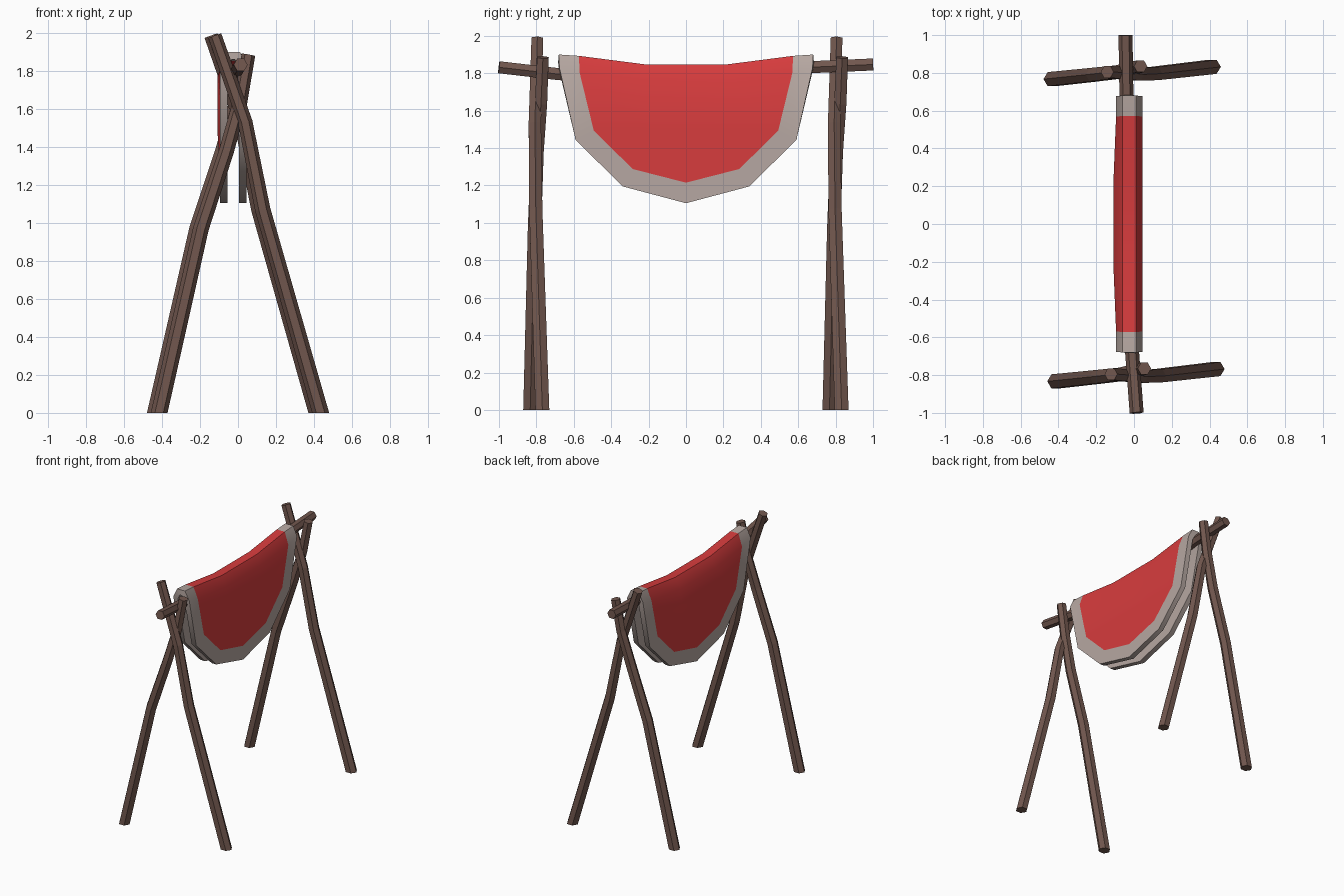
import bpy, bmesh, math
from mathutils import Vector

if "Cube" in bpy.data.objects:
    bpy.data.objects.remove(bpy.data.objects["Cube"])


def material(name, rgb):
    m = bpy.data.materials.new(name)
    m.diffuse_color = (*rgb, 1)
    m.use_nodes = True
    m.node_tree.nodes["Principled BSDF"].inputs["Base Color"].default_value = m.diffuse_color
    return m


WOOD = material("brown wood", (0.165, 0.095, 0.076))
RED = material("red cloth", (0.68, 0.045, 0.047))
GREY = material("grey border", (0.47, 0.39, 0.36))


def add_object(name, bm, mats):
    me = bpy.data.meshes.new(name)
    bm.to_mesh(me)
    bm.free()
    for m in mats:
        me.materials.append(m)
    ob = bpy.data.objects.new(name, me)
    bpy.context.collection.objects.link(ob)
    return ob


# Six-sided crooked pole through a few points
def pole(name, pts, r0, r1, grounded=False, sides=6):
    pts = [Vector(p) for p in pts]
    n = len(pts)
    bm = bmesh.new()
    rings = []
    for i, p in enumerate(pts):
        t = (pts[min(i + 1, n - 1)] - pts[max(i - 1, 0)]).normalized()
        a = Vector((1, 0, 0))
        a = (a - t * a.dot(t)).normalized()
        b = t.cross(a)
        r = r0 + (r1 - r0) * i / (n - 1)
        ring = []
        for k in range(sides):
            w = 2 * math.pi * k / sides
            c = p + (a * math.cos(w) + b * math.sin(w)) * r
            if grounded and i == 0:
                c -= t * (c.z / t.z)      # foot cut level with the ground
            ring.append(bm.verts.new(c))
        rings.append(ring)
    for lo, hi in zip(rings, rings[1:]):
        for k in range(sides):
            q = (k + 1) % sides
            bm.faces.new((lo[k], lo[q], hi[q], hi[k]))
    bm.faces.new(rings[0][::-1])
    bm.faces.new(rings[-1])
    return add_object(name, bm, [WOOD])


# Crossed legs, the same pair at both ends
short_leg = [(-.415, -.833, 0), (-.195, -.81, .97), (-.06, -.795, 1.38),
             (.012, -.775, 1.64), (.055, -.765, 1.885)]
tall_leg = [(.435, -.768, 0), (.13, -.803, 1.07), (.038, -.808, 1.53),
            (-.122, -.795, 1.985)]
for end, off in (("front", Vector((0, 0, 0))), ("back", Vector((-.02, 1.6, 0)))):
    pole(end + "_short_leg", [Vector(p) + off for p in short_leg], .043, .036, True)
    pole(end + "_tall_leg", [Vector(p) + off for p in tall_leg], .043, .036, True)

# Sagging crossbar
pole("crossbar", [(.014, -1, 1.832), (-.01, -.68, 1.795), (-.025, -.3, 1.778),
                  (-.03, .3, 1.785), (-.04, .68, 1.833), (-.045, 1, 1.847)],
     .037, .037)

# Cloth folded over the bar: rows from crest to hem as
# (half depth, border y, border z, red y, red z, red middle z)
rows = [(.035, .68, 1.9, .573, 1.893, 1.848),
        (.070, .677, 1.83, .568, 1.80, 1.77),
        (.070, .59, 1.443, .493, 1.493, 1.493),
        (.070, .338, 1.195, .285, 1.288, 1.288),
        (.070, 0, 1.105, 0, 1.215, 1.215)]
signed = [(-1, r) for r in rows[::-1]] + [(1, r) for r in rows]
bm = bmesh.new()
known = {}


def vert(x, y, z):
    key = (round(x, 4), round(y, 4), round(z, 4))
    if key not in known:
        known[key] = bm.verts.new(key)
    return known[key]


grid = []
for side, (h, oy, oz, ry, rz, mz) in signed:
    x = -.025 + side * h
    bulge = -.014 if side < 0 and 1.3 < mz < 1.8 else 0
    m = .39 * ry
    grid.append([vert(x, -oy, oz), vert(x, -ry, rz), vert(x + bulge, -m, mz),
                 vert(x + bulge, m, mz), vert(x, ry, rz), vert(x, oy, oz)])
for lo, hi in zip(grid, grid[1:]):
    for j in range(5):
        loop = list(dict.fromkeys((lo[j], hi[j], hi[j + 1], lo[j + 1])))
        if len(loop) > 2:
            f = bm.faces.new(loop)
            f.material_index = 1 if j in (0, 4) else 0
cloth = add_object("folded_cloth", bm, [RED, GREY])
mod = cloth.modifiers.new("thickness", "SOLIDIFY")
mod.thickness = .04
mod.offset = -1
mod.use_even_offset = True

# Smooth cloth folds, sharp rims
bpy.context.view_layer.objects.active = cloth
cloth.select_set(True)
bpy.ops.object.modifier_apply(modifier="thickness")
bpy.ops.object.shade_smooth_by_angle(angle=math.radians(45))
